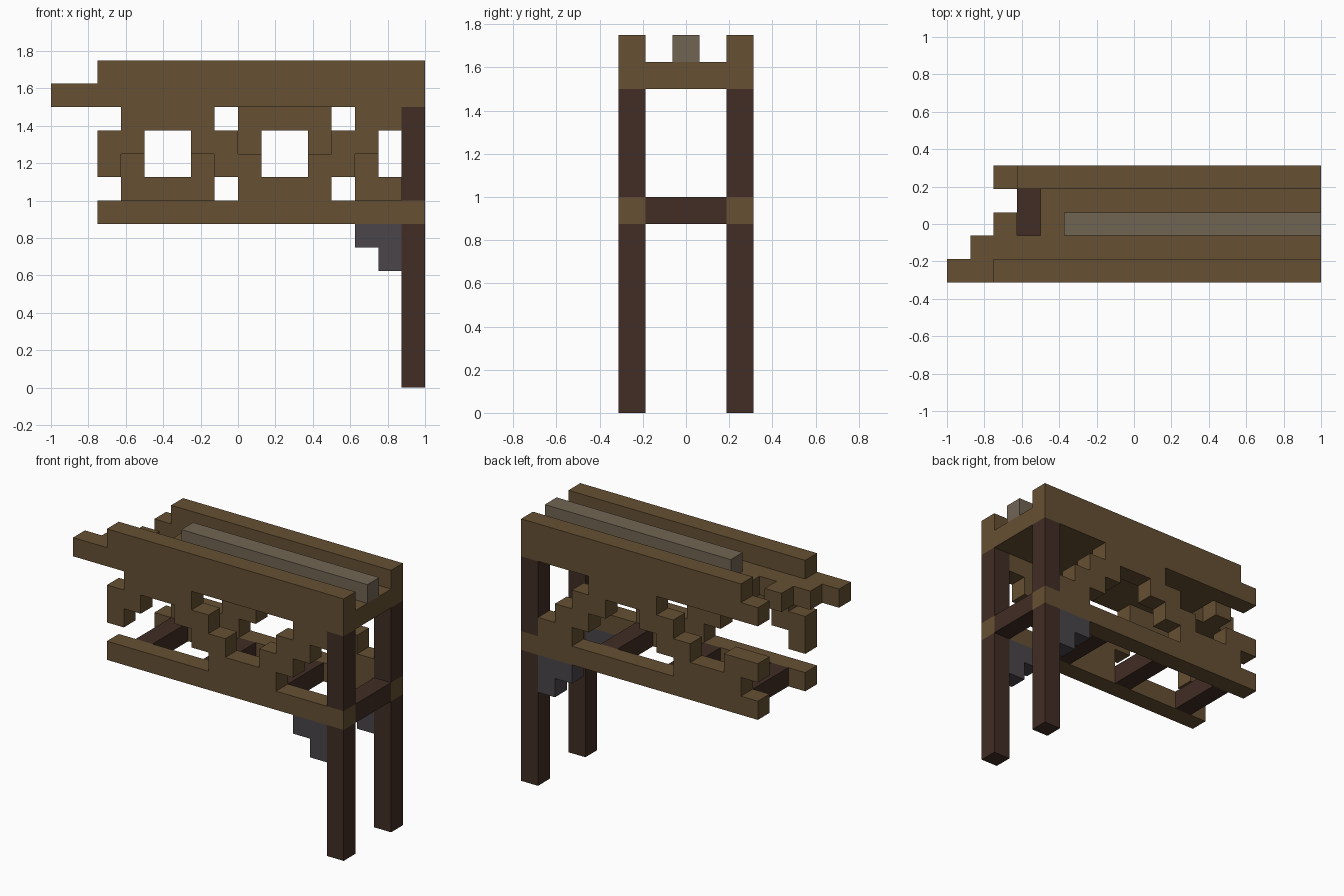
import bpy
import bmesh
from mathutils import Vector

U = 0.125                                   # edge of one building block
ORIGIN = Vector((-8 * U, -2.5 * U, 0))

cube = bpy.data.objects.get("Cube")
if cube:
    bpy.data.objects.remove(cube)


def material(name, rgb):
    m = bpy.data.materials.new(name)
    m.use_nodes = True
    m.diffuse_color = (*rgb, 1)
    m.node_tree.nodes["Principled BSDF"].inputs["Base Color"].default_value = (*rgb, 1)
    return m


BROWN = material("oak brown", (0.133, 0.080, 0.033))
DARK = material("dark timber", (0.052, 0.026, 0.018))
STONE = material("ridge grey", (0.165, 0.130, 0.088))
IRON = material("brace grey", (0.068, 0.060, 0.068))


def part(name, mat, *spans):
    """Join block spans (first block, last block) into one clean solid."""
    cells = set()
    for lo, hi in spans:
        cells |= {(x, y, z) for x in range(lo[0], hi[0] + 1)
                  for y in range(lo[1], hi[1] + 1)
                  for z in range(lo[2], hi[2] + 1)}
    bm = bmesh.new()
    for c in sorted(cells):
        for axis in range(3):
            for side in (0, 1):
                step = [0, 0, 0]
                step[axis] = 2 * side - 1
                if tuple(a + b for a, b in zip(c, step)) in cells:
                    continue
                corners = []
                for p, q in ((0, 0), (1, 0), (1, 1), (0, 1)):
                    v = Vector(c)
                    v[axis] += side
                    v[(axis + 1) % 3] += p
                    v[(axis + 2) % 3] += q
                    corners.append(bm.verts.new(ORIGIN + v * U))
                bm.faces.new(corners if side else corners[::-1])
    bmesh.ops.remove_doubles(bm, verts=bm.verts, dist=0.001)
    bmesh.ops.dissolve_limit(bm, angle_limit=0.01, verts=bm.verts, edges=bm.edges)
    mesh = bpy.data.meshes.new(name)
    bm.to_mesh(mesh)
    bm.free()
    mesh.materials.append(mat)
    ob = bpy.data.objects.new(name, mesh)
    bpy.context.collection.objects.link(ob)
    return ob


FRONT, BACK = 0, 4

# Posts, lower rails and stepped braces on both sides
for side, y in (("front", FRONT), ("back", BACK)):
    part(side + "_post_lower", DARK, ((15, y, 0), (15, y, 6)))
    part(side + "_post_upper", DARK, ((15, y, 8), (15, y, 11)))
    part(side + "_rail", BROWN, ((2, y, 7), (15, y, 7)))
    part(side + "_brace", IRON, ((13, y, 6), (14, y, 6)), ((14, y, 5), (14, y, 5)))

# Floor joists between the rails
for n, x in enumerate((3, 7, 11, 15)):
    part(f"joist_{n + 1}", DARK, ((x, 1, 7), (x, 3, 7)))


def arch(x, y, high, last=False):
    """One arch of the lattice: a bar plus the feet reaching to mid height."""
    bar, foot = (11, 10) if high else (8, 9)
    end = x + 1 if last else x + 3
    spans = [((x, y, bar), (end, y, bar)), ((x, y, foot), (x, y, foot))]
    if not last:
        spans.append(((end, y, foot), (end, y, foot)))
    return spans


# Wavy lattice, opposite in phase on the two sides
for side, y, high in (("front", FRONT, True), ("back", BACK, False)):
    spans = [((2, y, 9), (2, y, 10 if high else 9))]
    spans += [((x, y, 9), (x, y, 10)) for x in (7, 12)]
    spans += arch(3, y, high) + arch(8, y, not high) + arch(13, y, high, last=True)
    part(side + "_lattice", BROWN, *spans)

# Broken-edged roof deck, side beams and ridge
part("roof_deck", BROWN, ((1, 1, 12), (15, 1, 12)), ((2, 2, 12), (2, 2, 12)),
     ((4, 2, 12), (15, 3, 12)))
part("front_roof_beam", BROWN, ((0, FRONT, 12), (15, FRONT, 12)),
     ((2, FRONT, 13), (15, FRONT, 13)))
part("back_roof_beam", BROWN, ((2, BACK, 12), (15, BACK, 12)),
     ((3, BACK, 13), (15, BACK, 13)))
part("roof_ridge", STONE, ((5, 2, 13), (15, 2, 13)))
